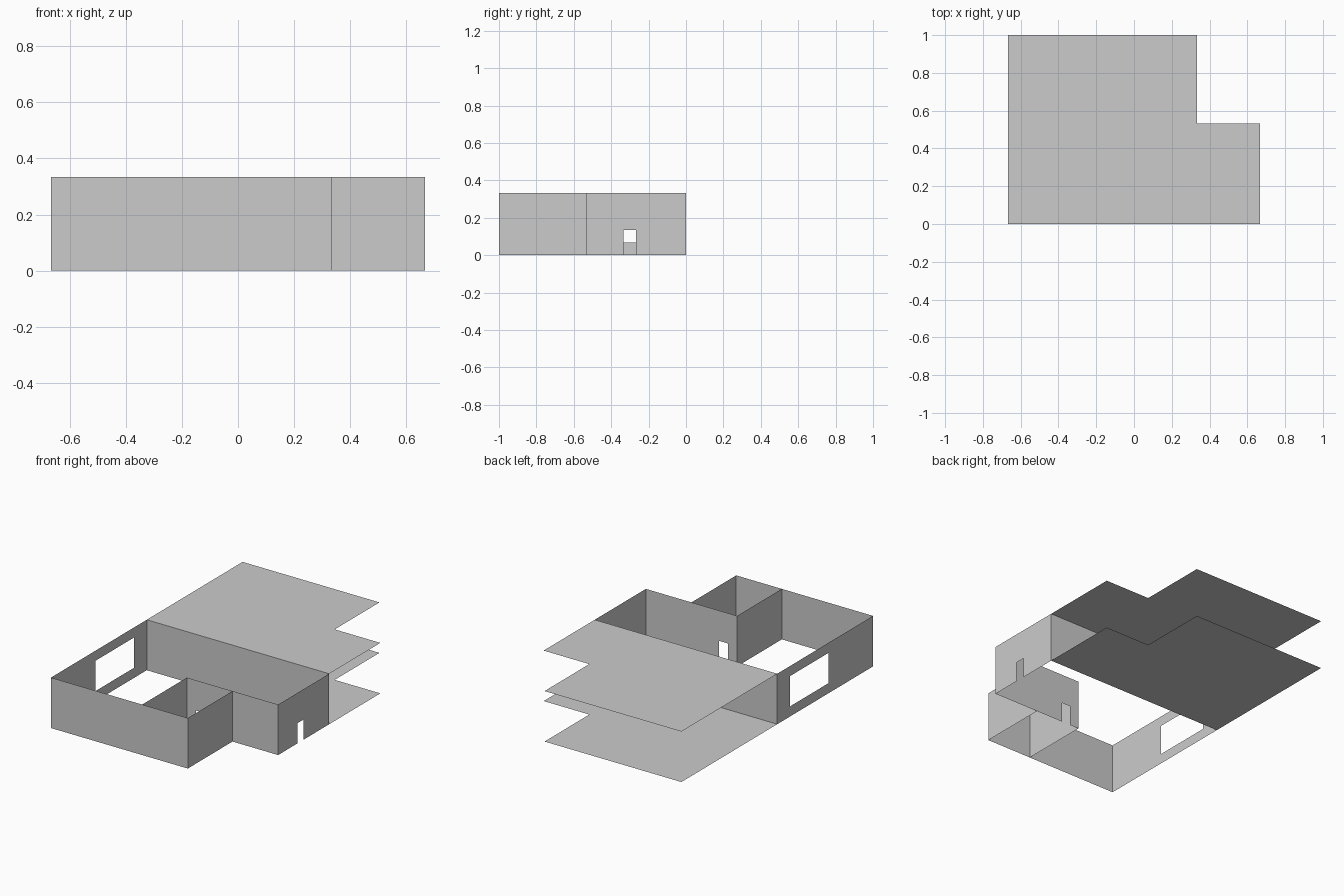
import bpy, bmesh
from mathutils import Vector

if "Cube" in bpy.data.objects:
    bpy.data.objects.remove(bpy.data.objects["Cube"])

H = 1 / 3          # wall height
W = 2 / 3          # half width
S = 1 / 3          # x of the step in the L-shaped plan
D = 8 / 15         # y of the step


def finish(name, bm):
    mesh = bpy.data.meshes.new(name)
    bm.to_mesh(mesh)
    bm.free()
    obj = bpy.data.objects.new(name, mesh)
    bpy.context.collection.objects.link(obj)
    return obj


def wall(name, p, q, opening=None):
    """Flat wall from p to q; opening = (start, end, bottom, top), measured along the wall."""
    p, q = Vector(p), Vector(q)
    length = (q - p).length
    along = (q - p) / length
    us, zs = {0, length}, {0, H}
    if opening:
        us |= set(opening[:2])
        zs |= set(opening[2:])
    us, zs = sorted(us), sorted(zs)
    bm = bmesh.new()
    for u0, u1 in zip(us, us[1:]):
        for z0, z1 in zip(zs, zs[1:]):
            if opening and (u0, z0) == (opening[0], opening[2]):
                continue
            bm.faces.new([bm.verts.new((*(p + along * u), z))
                          for u, z in ((u0, z0), (u1, z0), (u1, z1), (u0, z1))])
    bmesh.ops.remove_doubles(bm, verts=bm.verts, dist=1e-5)
    return finish(name, bm)


def slab(name, z):
    """L-shaped sheet laid out behind the walls."""
    bm = bmesh.new()
    outline = [(-W, 0), (W, 0), (W, D), (S, D), (S, 1), (-W, 1)]
    bm.faces.new([bm.verts.new((x, y, z)) for x, y in outline])
    return finish(name, bm)


# Outer walls
wall("front_wall", (-W, -1), (S, -1))
wall("step_side_wall", (S, -1), (S, -D))
wall("entrance_wall", (W, -D), (W, 0), (0.2, 0.2667, 0, 0.1333))
wall("back_wall", (W, 0), (-W, 0))
wall("window_wall", (-W, 0), (-W, -1), (0.1333, 0.5333, 0.0667, 0.2667))

# Step front continues inward as a partition with a doorway
wall("step_and_partition_wall", (0, -D), (W, -D), (0.0667, 0.1333, 0, 0.1333))
wall("small_room_wall", (0, -D), (0, -1))

# Floor and ceiling sheets
slab("floor", 0)
slab("ceiling", H)
